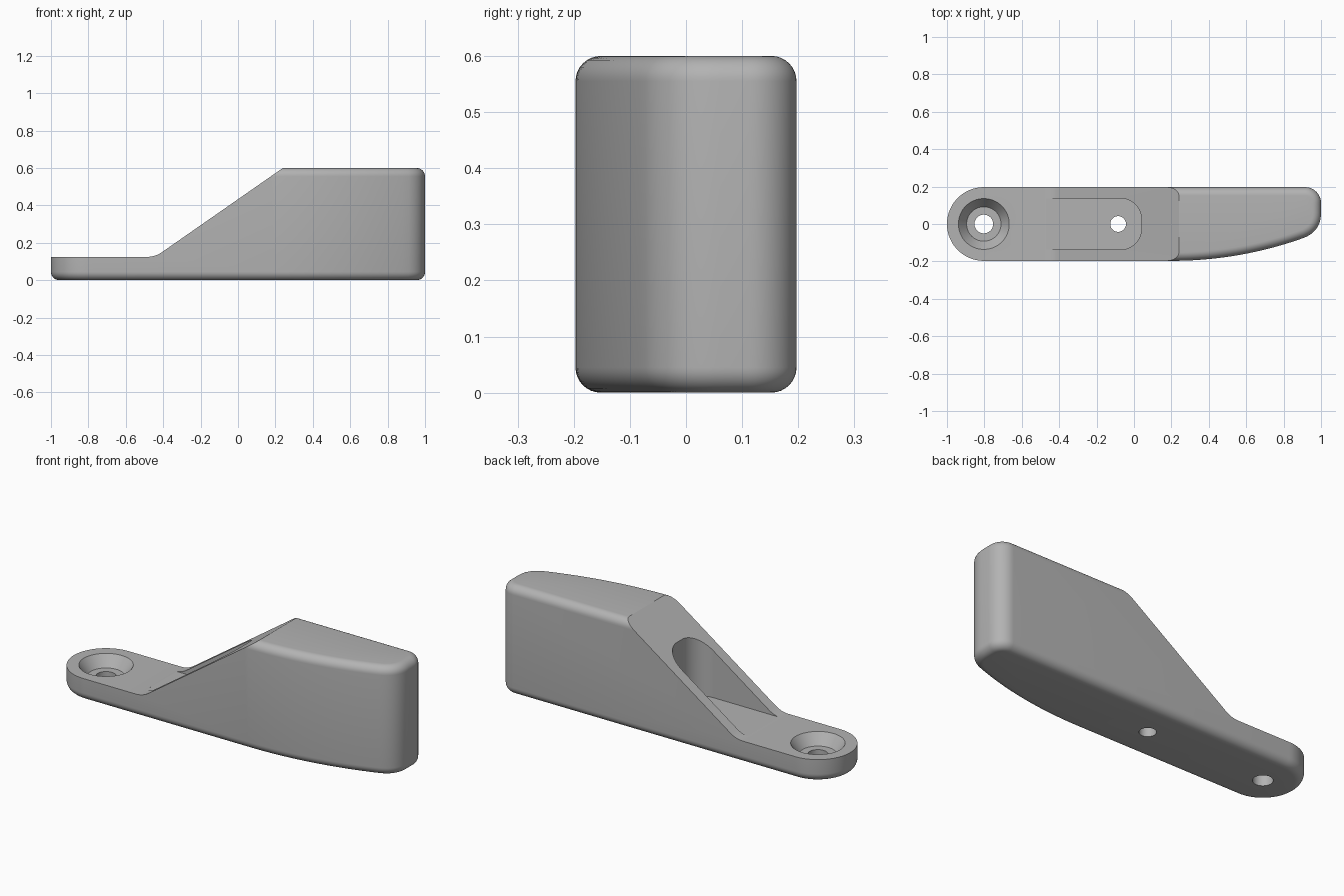
import bpy, bmesh, math
from mathutils import Vector

if "Cube" in bpy.data.objects:
    bpy.data.objects.remove(bpy.data.objects["Cube"], do_unlink=True)

HALF = 0.197      # half width of the body
HEIGHT = 0.6
FLOOR = 0.125     # top of the mounting tongue
ROUND = 0.045     # edge rounding

grey = bpy.data.materials.new("plain grey")
grey.use_nodes = True
tone = (0.45, 0.45, 0.45, 1)
grey.diffuse_color = tone
grey.node_tree.nodes["Principled BSDF"].inputs["Base Color"].default_value = tone


def arc(cx, cy, r, start, end, n):
    """Points on a circular arc, angles in degrees."""
    angles = [math.radians(start + (end - start) * i / n) for i in range(n + 1)]
    return [(cx + r * math.cos(a), cy + r * math.sin(a)) for a in angles]


def bend(a, b, c, n):
    """Quadratic curve from a to c, pulled towards b."""
    a, b, c = Vector(a), Vector(b), Vector(c)
    ts = [i / n for i in range(n + 1)]
    return [tuple(a * (1 - t) ** 2 + b * 2 * t * (1 - t) + c * t * t) for t in ts]


def finish(name, bm):
    bmesh.ops.recalc_face_normals(bm, faces=bm.faces)
    mesh = bpy.data.meshes.new(name)
    bm.to_mesh(mesh)
    bm.free()
    mesh.materials.append(grey)
    ob = bpy.data.objects.new(name, mesh)
    bpy.context.collection.objects.link(ob)
    return ob


def prism(name, points, move, rounding=0):
    """Extrude a closed outline of 3D points, optionally rounding both rims."""
    bm = bmesh.new()
    base = bm.faces.new([bm.verts.new(p) for p in points])
    top = bmesh.ops.extrude_face_region(bm, geom=[base], use_keep_orig=True)["geom"]
    bmesh.ops.translate(bm, vec=move, verts=[v for v in top if isinstance(v, bmesh.types.BMVert)])
    if rounding:
        rims = [e for e in bm.edges if abs(e.verts[0].co.z - e.verts[1].co.z) < 1e-6]
        bmesh.ops.bevel(bm, geom=rims, offset=rounding, offset_type='OFFSET',
                        segments=8, profile=0.5, affect='EDGES')
    return finish(name, bm)


def lathe(name, x, profile):
    """Turn a (radius, z) profile about a vertical axis at x."""
    bm = bmesh.new()
    n = 64
    rings = [[bm.verts.new((px, py, z)) for px, py in arc(x, 0, r, 0, 360, n)[:-1]]
             for r, z in profile]
    for low, high in zip(rings, rings[1:]):
        for i in range(n):
            j = (i + 1) % n
            bm.faces.new((low[i], low[j], high[j], high[i]))
    bm.faces.new(rings[0])
    bm.faces.new(rings[-1])
    return finish(name, bm)


# Body: rounded tail, straight back, gently curved front and blunt nose
outline = arc(HALF - 1, 0, HALF, 90, 270, 40)
outline += arc(0.2, 2.1 - HALF, 2.1, 270, 288.9, 20)
outline += bend((0.9, -0.077), (1, -0.042), (1, 0.06), 14)[1:]
outline += arc(0.915, HALF - 0.085, 0.085, 0, 90, 12)
body = prism("wedge_bracket", [(x, y, 0) for x, y in outline], (0, 0, HEIGHT), ROUND)

# Ramp cutter: flat tongue, small fillet, then the slope
side = [(-1.2, FLOOR)] + bend((-0.485, FLOOR), (-0.443, FLOOR), (-0.408, 0.149), 8)
side += [(0.24, HEIGHT), (0.24 + 0.144, HEIGHT + 0.1), (-1.2, HEIGHT + 0.1)]
ramp = prism("ramp_cutter", [(x, -0.5, z) for x, z in side], (0, 1, 0))

# Slot cutter: pocket with rounded inner corners
w, r = 0.137, 0.112
slot = [(-0.47, w), (-0.47, -w)]
slot += arc(0.04 - r, r - w, r, 270, 360, 14) + arc(0.04 - r, w - r, r, 0, 90, 14)
pocket = prism("slot_cutter", [(x, y, FLOOR + 0.0008) for x, y in slot], (0, 0, 1))

# Screw holes: one countersunk, one plain
sunk = lathe("countersink_cutter", -0.803,
             [(0.05, -0.1), (0.05, 0.065), (0.092, 0.065), (0.136, FLOOR), (0.136, 0.3)])
plain = lathe("hole_cutter", -0.085, [(0.042, -0.1), (0.042, 0.3)])

bpy.ops.object.select_all(action='DESELECT')
bpy.context.view_layer.objects.active = body
body.select_set(True)
for cutter in (ramp, pocket, sunk, plain):
    cutter.hide_render = True
    mod = body.modifiers.new("cut", 'BOOLEAN')
    mod.operation = 'DIFFERENCE'
    mod.solver = 'EXACT'
    mod.object = cutter
    bpy.ops.object.modifier_apply(modifier=mod.name)
    bpy.data.objects.remove(cutter, do_unlink=True)

bpy.ops.object.shade_smooth_by_angle(angle=math.radians(25))
